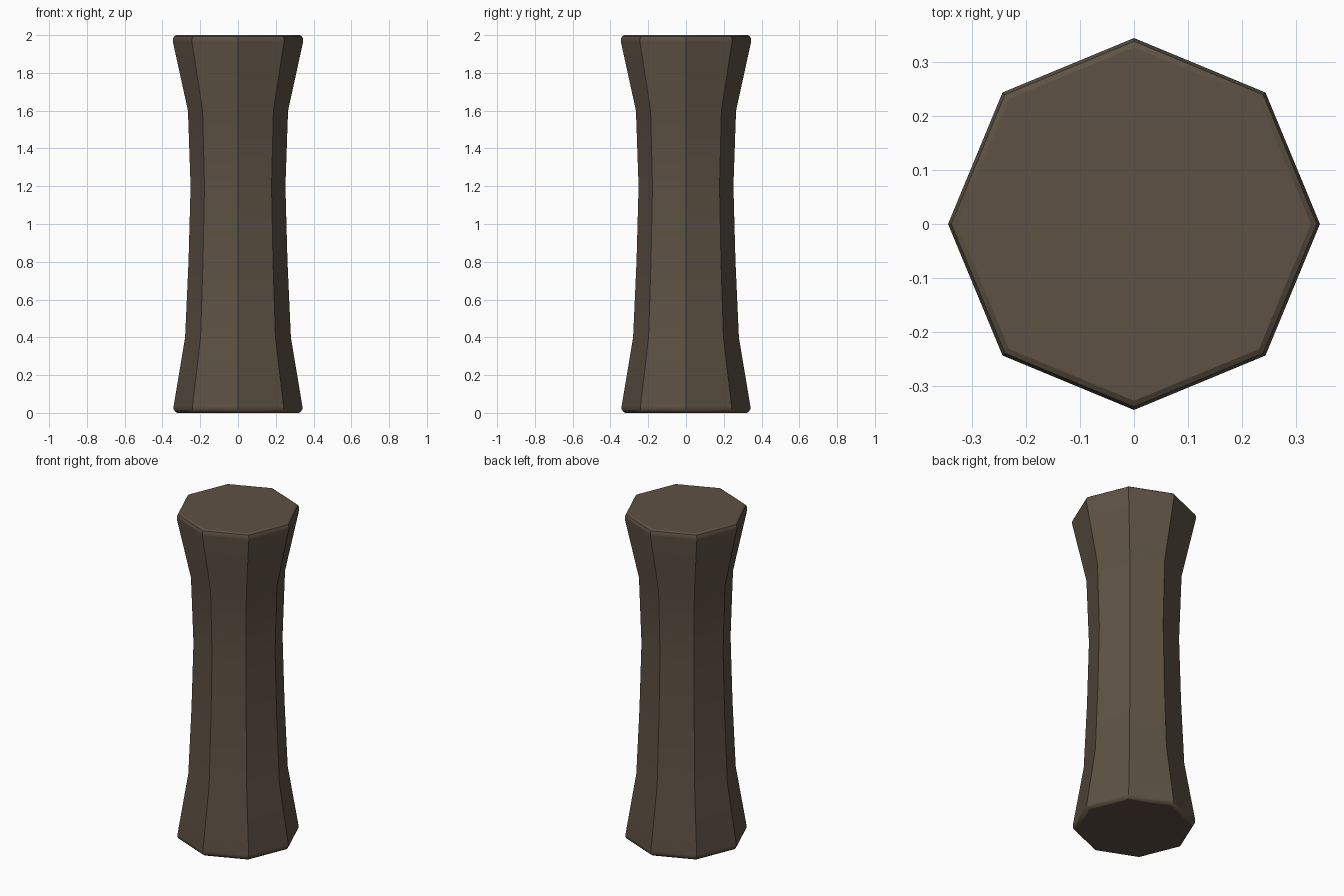
import bpy, bmesh, math

if "Cube" in bpy.data.objects:
    bpy.data.objects.remove(bpy.data.objects["Cube"])

SIDES = 8

# wood colour
wood = bpy.data.materials.new("dark brown wood")
wood.diffuse_color = (0.110, 0.083, 0.057, 1.0)
wood.use_nodes = True
wood.node_tree.nodes["Principled BSDF"].inputs["Base Color"].default_value = wood.diffuse_color

# waisted post profile: (radius, height), with rounded rims
profile = [(0.322, 0.0), (0.334, 0.008), (0.341, 0.02), (0.341, 0.034),
           (0.28, 0.4), (0.262, 0.8), (0.251, 1.2), (0.265, 1.6),
           (0.345, 1.966), (0.345, 1.98), (0.339, 1.993), (0.328, 2.0)]

# octagonal rings with corners on the axes, bridged into a closed solid
bm = bmesh.new()
rings = [[bm.verts.new((r * math.cos(2 * math.pi * i / SIDES),
                        r * math.sin(2 * math.pi * i / SIDES), z))
          for i in range(SIDES)] for r, z in profile]
for low, high in zip(rings, rings[1:]):
    for i in range(SIDES):
        j = (i + 1) % SIDES
        bm.faces.new((low[i], low[j], high[j], high[i]))
bm.faces.new(rings[0][::-1])
bm.faces.new(rings[-1])

mesh = bpy.data.meshes.new("post")
bm.to_mesh(mesh)
bm.free()
mesh.materials.append(wood)
post = bpy.data.objects.new("post", mesh)
bpy.context.collection.objects.link(post)

# smooth along the height, crisp between the sides
bpy.context.view_layer.objects.active = post
post.select_set(True)
bpy.ops.object.shade_smooth_by_angle(angle=math.radians(32))
